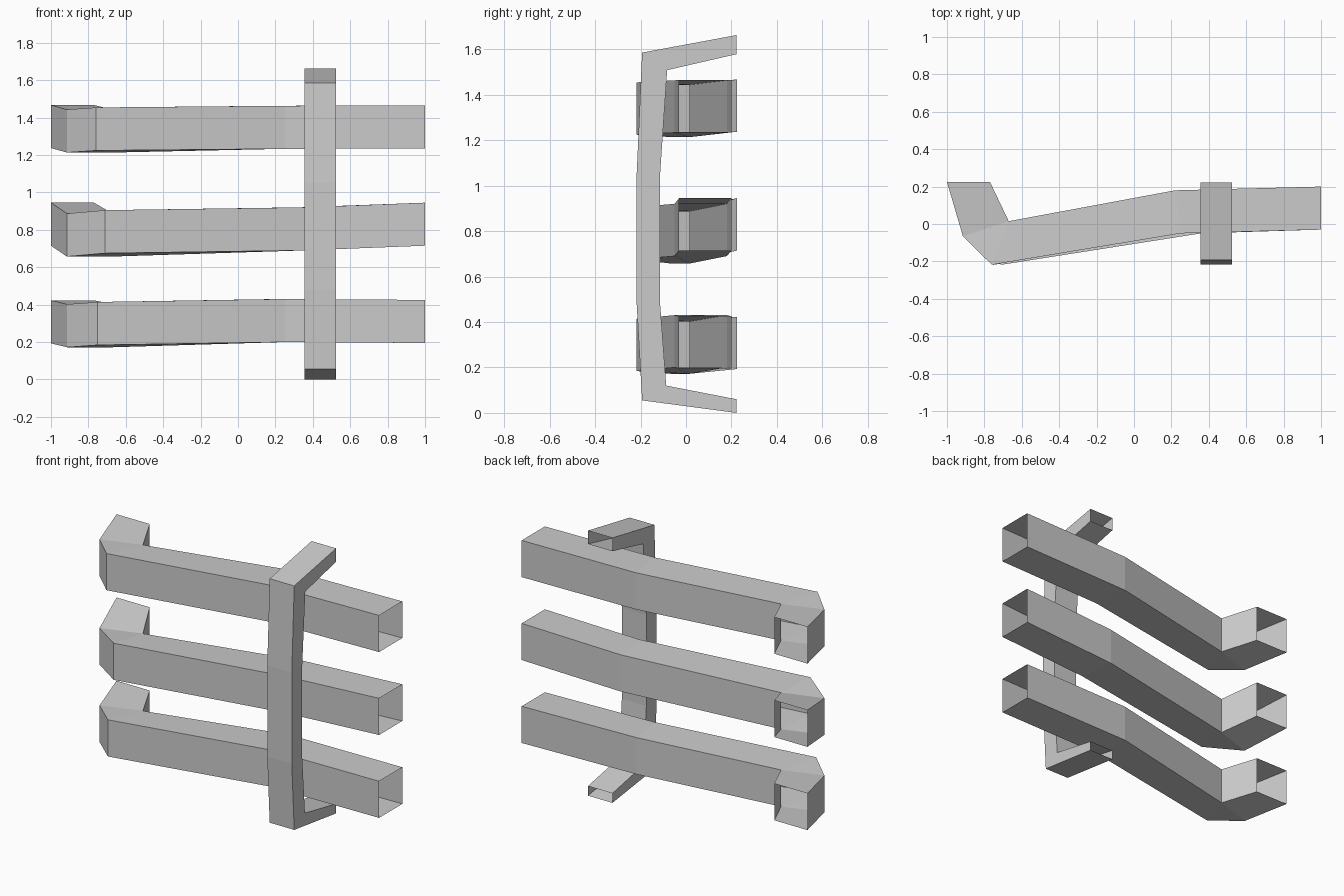
import bpy
import bmesh

cube = bpy.data.objects.get("Cube")
if cube:
    bpy.data.objects.remove(cube, do_unlink=True)

grey = bpy.data.materials.new("plain_grey")
grey.use_nodes = True
colour = (0.6, 0.6, 0.6, 1)
grey.diffuse_color = colour
grey.node_tree.nodes["Principled BSDF"].inputs["Base Color"].default_value = colour


def open_tube(name, sections):
    """Loft four-cornered sections into a hollow tube with open ends."""
    bm = bmesh.new()
    rings = [[bm.verts.new(p) for p in s] for s in sections]
    for a, b in zip(rings, rings[1:]):
        for i in range(4):
            j = (i + 1) % 4
            bm.faces.new((a[i], a[j], b[j], b[i]))
    # pinched bends share their inner corner
    bmesh.ops.remove_doubles(bm, verts=bm.verts[:], dist=0.0005)
    bmesh.ops.recalc_face_normals(bm, faces=bm.faces[:])
    mesh = bpy.data.meshes.new(name)
    bm.to_mesh(mesh)
    bm.free()
    mesh.materials.append(grey)
    obj = bpy.data.objects.new(name, mesh)
    bpy.context.collection.objects.link(obj)
    return obj


def rail(name, bases, mid_x, bend_x, height=0.23):
    """Bent rail; bases are floor heights from straight end to hooked end."""
    end, mid, bend, corner, tip = bases
    # each row: front x, y, z, then back x, y, z
    rows = [
        (1, -0.03, end, 1, 0.2, end),
        (mid_x + 0.03, -0.05, mid, mid_x, 0.18, mid),
        (bend_x, -0.218, bend, -0.67, 0.015, corner),
        (-0.915, -0.065, corner, -0.67, 0.015, corner),
        (-1, 0.225, tip, -0.77, 0.225, tip),
    ]
    sections = []
    for fx, fy, fz, bx, by, bz in rows:
        sections.append([(fx, fy, fz), (bx, by, bz),
                         (bx, by, bz + height), (fx, fy, fz + height)])
    return open_tube(name, sections)


# Three horizontal rails
rail("top_rail", (1.235, 1.233, 1.224, 1.213, 1.237), 0.22, -0.76)
rail("middle_rail", (0.715, 0.69, 0.675, 0.657, 0.715), 0.33, -0.71)
rail("bottom_rail", (0.195, 0.2, 0.184, 0.172, 0.193), 0.22, -0.75)

# Upright bracket: outer and inner (y, z) side profile
outer = [(0.222, 1.662), (-0.193, 1.585), (-0.217, 1.05),
         (-0.217, 0.48), (-0.193, 0.055), (0.222, 0)]
inner = [(0.222, 1.578), (-0.083, 1.508), (-0.114, 1.05),
         (-0.114, 0.48), (-0.087, 0.12), (0.222, 0.06)]
left, right = 0.525, 0.355
open_tube("upright_bracket", [
    [(right, *o), (left, *o), (left, *i), (right, *i)]
    for o, i in zip(outer, inner)])
